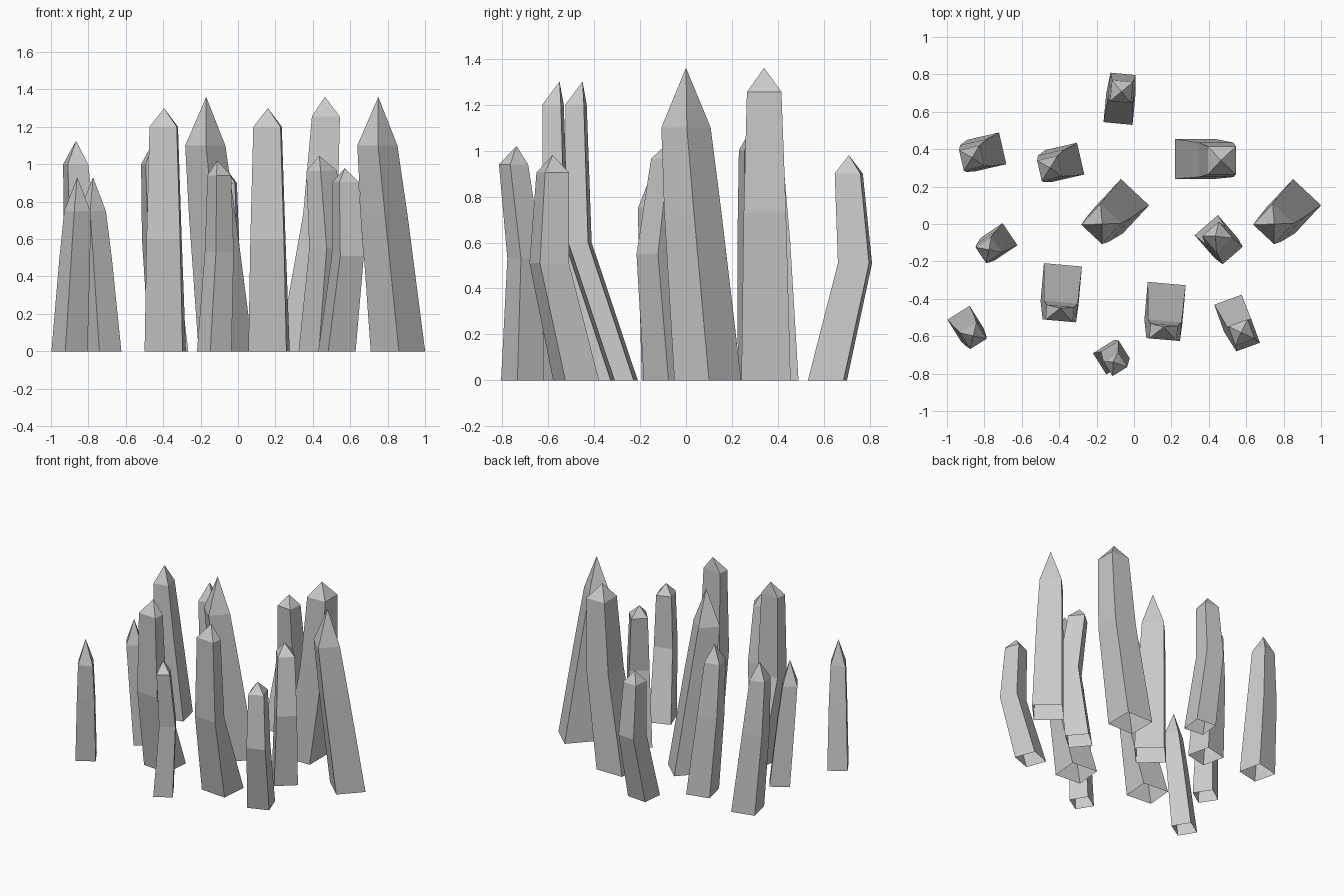
import bpy, bmesh
from math import cos, sin, radians


def spike(name, rot, base, mid, shoulder, tip):
    """Four-sided bent crystal. Rings are (x, y, z, half_width, half_depth); open underneath."""
    bm = bmesh.new()
    c, s = cos(radians(rot)), sin(radians(rot))
    rings = []
    for x, y, z, w, d in (base, mid, shoulder):
        rings.append([bm.verts.new((x + u * w * c - v * d * s, y + u * w * s + v * d * c, z))
                      for u, v in ((-1, -1), (1, -1), (1, 1), (-1, 1))])
    top = bm.verts.new(tip)
    for i in range(4):
        j = (i + 1) % 4
        for lo, hi in zip(rings, rings[1:]):
            bm.faces.new((lo[i], lo[j], hi[j], hi[i]))
        bm.faces.new((rings[-1][i], rings[-1][j], top))
    me = bpy.data.meshes.new(name)
    bm.to_mesh(me)
    bm.free()
    ob = bpy.data.objects.new(name, me)
    bpy.context.collection.objects.link(ob)


# Tall leaning pair with long tips
for n, dx in (("tall_spike_right", 0), ("tall_spike_centre", -0.92)):
    spike(n, 47, (.855 + dx, .095, 0, .103, .103), (.782 + dx, .03, .73, .088, .088),
          (.745 + dx, 0, 1.1, .076, .076), (.75 + dx, 0, 1.36))

# Tall spike at the back right
spike("tall_spike_back", 0, (.325, .348, 0, .107, .107), (.44, .343, .73, .092, .092),
      (.47, .34, 1.255, .075, .075), (.465, .34, 1.36))

# Flattened pair leaning forward
for n, dx, dy in (("flat_spike_right", 0, 0), ("flat_spike_left", -.555, .1)):
    spike(n, -5, (.166 + dx, -.42 + dy, 0, .102, .102), (.16 + dx, -.568 + dy, .6, .09, .05),
          (.158 + dx, -.578 + dy, 1.2, .073, .04), (.16 + dx, -.55 + dy, 1.3))

# Medium pair at the back left
for n, dx, dy in (("medium_spike_outer", 0, 0), ("medium_spike_inner", .417, -.055)):
    spike(n, 13, (-.787 + dx, .385 + dy, 0, .087, .087), (-.843 + dx, .366 + dy, .6, .073, .073),
          (-.868 + dx, .352 + dy, 1.0, .056, .056), (-.866 + dx, .355 + dy, 1.125))

# Small pair on the left with long tips
spike("small_spike_left", 34, (-.722, -.094, 0, .071, .071), (-.757, -.122, .49, .06, .06),
      (-.777, -.138, .75, .051, .051), (-.775, -.138, .93))
spike("small_spike_front_left", 32, (-.901, -.534, 0, .07, .07), (-.873, -.575, .49, .06, .06),
      (-.859, -.598, .75, .051, .051), (-.86, -.598, .93))

# Bent spikes with short tips
spike("bent_spike_back", -5.5, (-.078, .615, 0, .078, .078), (-.065, .735, .51, .068, .068),
      (-.067, .708, .9, .056, .056), (-.067, .708, .98))
spike("bent_spike_front_right", 20, (.529, -.478, 0, .078, .078), (.587, -.595, .51, .067, .067),
      (.575, -.58, .905, .055, .055), (.572, -.58, .98))
spike("bent_spike_right", 41, (.44, -.068, 0, .082, .082), (.481, -.115, .55, .071, .071),
      (.447, -.07, .965, .058, .058), (.435, -.065, 1.045))
spike("bent_spike_front", 32, (-.127, -.712, 0, .067, .067), (-.1, -.70, .53, .056, .056),
      (-.1, -.75, .94, .046, .046), (-.112, -.737, 1.02))
